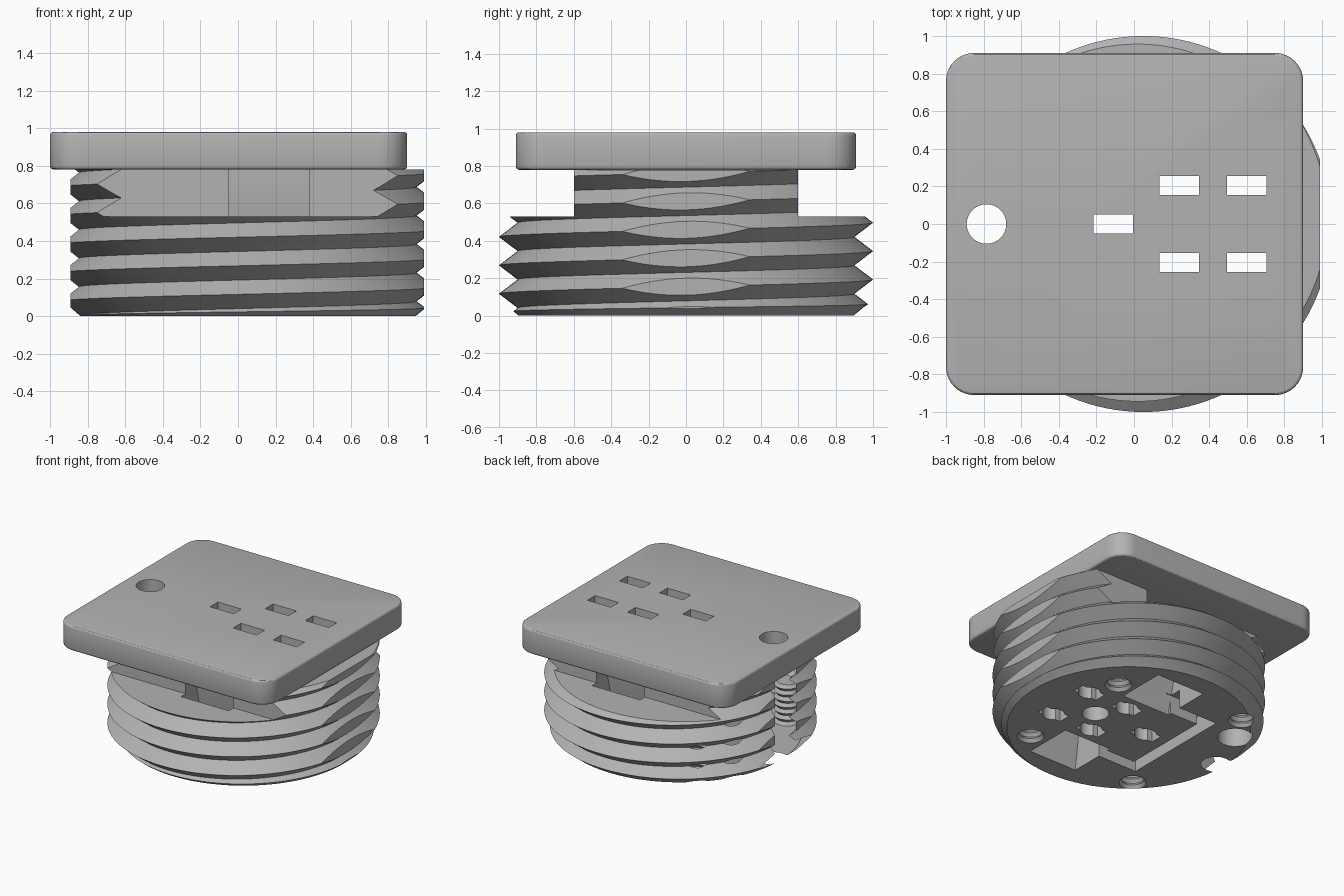
import bpy, bmesh, math
from mathutils import Vector

if "Cube" in bpy.data.objects:
    bpy.data.objects.remove(bpy.data.objects["Cube"])

CX = 0.05          # axis of the threaded body
PITCH = 0.152
ROOT, CREST = 0.9, 1.0
LEDGE, TOP = 0.53, 0.78

grey = bpy.data.materials.new("plain grey")
grey.use_nodes = True
grey.diffuse_color = (0.45, 0.45, 0.45, 1)
grey.node_tree.nodes["Principled BSDF"].inputs["Base Color"].default_value = grey.diffuse_color


def finish(name, bm):
    bmesh.ops.recalc_face_normals(bm, faces=bm.faces[:])
    mesh = bpy.data.meshes.new(name)
    bm.to_mesh(mesh)
    bm.free()
    mesh.materials.append(grey)
    ob = bpy.data.objects.new(name, mesh)
    bpy.context.scene.collection.objects.link(ob)
    return ob


def lathe(name, profile, x=0, y=0, segs=32):
    """Closed solid of revolution from (radius, height) pairs."""
    bm = bmesh.new()
    rings = [[bm.verts.new((x + r * math.cos(math.tau * i / segs),
                            y + r * math.sin(math.tau * i / segs), z))
              for i in range(segs)] for r, z in profile]
    for a, b in zip(rings, rings[1:]):
        for i in range(segs):
            j = (i + 1) % segs
            bm.faces.new((a[i], a[j], b[j], b[i]))
    bm.faces.new(rings[0])
    bm.faces.new(rings[-1])
    return finish(name, bm)


def prism(name, outline, lo, hi, axis="z"):
    """Extrude an (x, y) outline along z, or a (y, z) outline along x."""
    bm = bmesh.new()
    put = (lambda p, h: (p[0], p[1], h)) if axis == "z" else (lambda p, h: (h, p[0], p[1]))
    a = [bm.verts.new(put(p, lo)) for p in outline]
    b = [bm.verts.new(put(p, hi)) for p in outline]
    bm.faces.new(a)
    bm.faces.new(b)
    for i in range(len(a)):
        j = (i + 1) % len(a)
        bm.faces.new((a[i], a[j], b[j], b[i]))
    return finish(name, bm)


def box(name, x0, x1, y0, y1, z0, z1):
    return prism(name, [(x0, y0), (x1, y0), (x1, y1), (x0, y1)], z0, z1)


def apply(ob, mod):
    with bpy.context.temp_override(object=ob, active_object=ob, selected_objects=[ob]):
        bpy.ops.object.modifier_apply(modifier=mod.name)


def boolean(ob, cutter, operation="DIFFERENCE", keep=False):
    mod = ob.modifiers.new("cut", "BOOLEAN")
    mod.operation, mod.solver, mod.object = operation, "EXACT", cutter
    cutter.hide_render = True
    apply(ob, mod)
    if not keep:
        bpy.data.objects.remove(cutter)


def threaded_rod(name, segs=128, rows=16):
    """Single-start helical thread, overlong at both ends for trimming."""
    bm = bmesh.new()

    def point(i, r, z):
        t = math.tau * i / segs
        return bm.verts.new((CX + r * math.cos(t), r * math.sin(t), z))

    start = 0.155 - 2.5 * PITCH
    grid = [[point(i, CREST if k % 2 else ROOT, start + (k / 2 + i / segs) * PITCH)
             for k in range(rows + 1)] for i in range(segs)]
    low = [point(i, ROOT, start - 0.1) for i in range(segs)]
    high = [point(i, ROOT, start + (rows / 2 + 1) * PITCH + 0.1) for i in range(segs)]
    for i in range(segs - 1):
        a, b = grid[i], grid[i + 1]
        bm.faces.new((low[i], low[i + 1], b[0], a[0]))
        bm.faces.new((a[-1], b[-1], high[i + 1], high[i]))
        for k in range(rows):
            bm.faces.new((a[k], b[k], b[k + 1], a[k + 1]))
    # Seam: the last column meets the first one a full turn higher
    a, b = grid[-1], grid[0]
    for k in range(rows - 2):
        bm.faces.new((a[k], b[k + 2], b[k + 3], a[k + 1]))
    bm.faces.new((low[-1], low[0], b[0], b[1], b[2], a[0]))
    bm.faces.new((a[-3], b[-1], high[0], high[-1], a[-1], a[-2]))
    bm.faces.new(low)
    bm.faces.new(high)
    bmesh.ops.triangulate(bm, faces=[f for f in bm.faces if len(f.verts) in (4, 6)])
    return finish(name, bm)


# Threaded body: trimmed ends, lead-in chamfer and two side flats
body = threaded_rod("threaded_body")
boolean(body, lathe("lead_in", [(0.895, 0), (0.95, 0.045), (1.05, 0.11), (1.05, TOP)], CX, 0, 128), "INTERSECT")
boolean(body, box("flats", CX - 0.94, CX + 0.94, -2, 2, -1, 2), "INTERSECT")

# Top plate with rounded corners and softened edges
plate = box("top_plate", -1, 0.9, -0.91, 0.91, TOP, 0.98)
bm = bmesh.new()
bm.from_mesh(plate.data)
corners = [e for e in bm.edges if abs(e.verts[0].co.z - e.verts[1].co.z) > 0.1]
bmesh.ops.bevel(bm, geom=corners, offset=0.15, segments=10, profile=0.5, affect="EDGES")
rims = [e for e in bm.edges if abs(e.verts[0].co.z - e.verts[1].co.z) < 0.01]
bmesh.ops.bevel(bm, geom=rims, offset=0.018, segments=3, profile=0.5, affect="EDGES")
bm.to_mesh(plate.data)
bm.free()

# Side ledges with sloping cable pockets that open below and above
for s in (-1, 1):
    boolean(body, box("ledge", -2, 2, min(s * 0.6, s * 2), max(s * 0.6, s * 2), LEDGE, 2))
    pocket = [(s * 0.33, -0.1), (s * 0.73, -0.1), (s * 0.73, 0), (s * 0.66, LEDGE),
              (s * 0.66, 1), (s * 0.46, 1), (s * 0.46, LEDGE), (s * 0.33, 0)]
    boolean(body, prism("pocket", pocket, -0.05, 0.38, "x"))

# Shallow channel joining the two pockets
channel = [(0, 0.46), (-0.4, 0.46), (-0.4, -0.46), (0, -0.46),
           (0, -0.36), (-0.3, -0.36), (-0.3, 0.36), (0, 0.36)]
boolean(body, prism("channel", channel, -0.1, 0.15))

# Contact slots through body and plate, with round sockets below
for x, y in [(0.24, 0.205), (0.24, -0.205), (0.6, 0.205), (0.6, -0.205), (-0.11, 0)]:
    slot = box("slot", x - 0.105, x + 0.105, y - 0.05, y + 0.05, -0.2, 1.2)
    boolean(body, slot, keep=True)
    boolean(plate, slot)
    boolean(body, lathe("socket", [(0.08, -0.2), (0.08, 0.6)], x, y))

# Round cable hole in the plate, and the open groove under it
boolean(plate, lathe("cable_hole", [(0.105, 0.5), (0.105, 1.2)], -0.785, 0, 48))
boolean(body, lathe("groove", [(0.108, -0.2), (0.108, 1)], -0.785, 0, 48))
boolean(body, prism("groove_mouth", [(-0.82, -0.1), (-0.82, 0.1), (-1, 0.19), (-1, -0.19)], -0.2, 1))

# Plain bores in the underside
for x, y, r, depth in [(0.37, 0, 0.1, 0.45), (-0.64, 0.39, 0.13, 0.5)]:
    boolean(body, lathe("bore", [(r, -0.2), (r, depth)], x, y))

# Ribbed screw holes
ribs = [(0.1, -0.2)] + [(0.1 if k % 2 == 0 else 0.08, k * 0.025) for k in range(14)]
for x, y in [(-0.52, 0.61), (0.51, 0.43), (0.52, -0.56), (-0.49, -0.6)]:
    boolean(body, lathe("screw_hole", ribs, x, y, 24))

# Smooth shading with crisp edges
bpy.ops.object.select_all(action="DESELECT")
for ob in (body, plate):
    ob.select_set(True)
bpy.context.view_layer.objects.active = body
bpy.ops.object.shade_smooth_by_angle(angle=math.radians(30))
